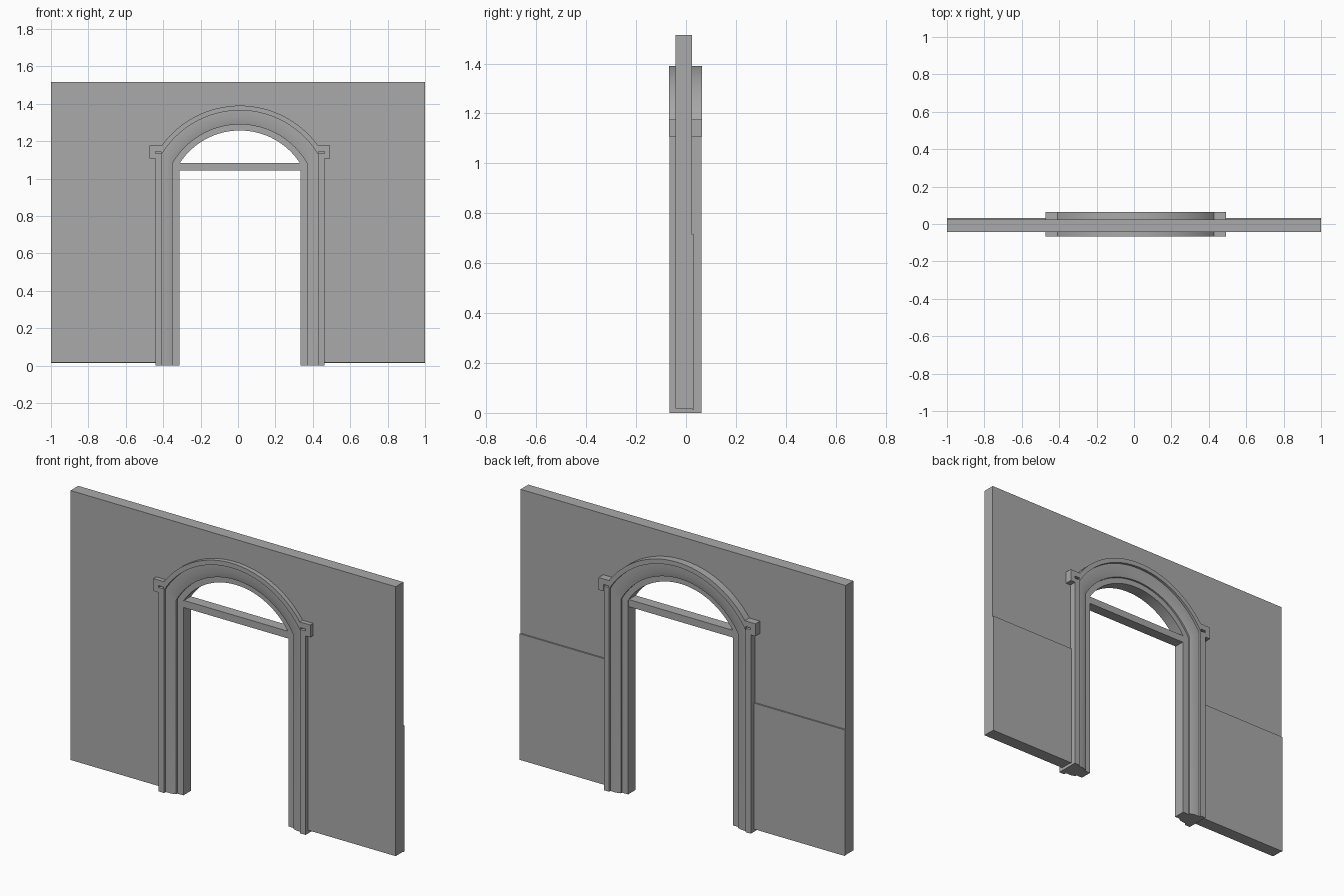
import bpy, bmesh, math

cube = bpy.data.objects.get("Cube")
if cube:
    bpy.data.objects.remove(cube, do_unlink=True)

CX = 0.01        # middle of the doorway
CZ = 0.874       # height of the shared arch centre
SEGMENTS = 32

stone = bpy.data.materials.new("plain grey")
stone.use_nodes = True
grey = (0.4, 0.4, 0.4, 1)
stone.diffuse_color = grey
stone.node_tree.nodes["Principled BSDF"].inputs["Base Color"].default_value = grey


def finish(bm, name):
    bmesh.ops.recalc_face_normals(bm, faces=bm.faces)
    mesh = bpy.data.meshes.new(name)
    bm.to_mesh(mesh)
    bm.free()
    mesh.materials.append(stone)
    obj = bpy.data.objects.new(name, mesh)
    bpy.context.collection.objects.link(obj)
    bpy.ops.object.select_all(action="DESELECT")
    obj.select_set(True)
    bpy.context.view_layer.objects.active = obj
    bpy.ops.object.shade_smooth_by_angle(angle=math.radians(25))
    return obj


def arc(half, radius):
    """Arch points from -half to +half, relative to the doorway middle."""
    a = math.asin(half / radius)
    angles = [-a + 2 * a * i / SEGMENTS for i in range(SEGMENTS + 1)]
    return [(radius * math.sin(t), CZ + radius * math.cos(t)) for t in angles]


def prism(name, outline, y0, y1):
    """Extrude an x-z outline from y0 to y1."""
    bm = bmesh.new()
    face = bm.faces.new([bm.verts.new((x, y0, z)) for x, z in outline])
    new = bmesh.ops.extrude_face_region(bm, geom=[face])["geom"]
    verts = [v for v in new if isinstance(v, bmesh.types.BMVert)]
    bmesh.ops.translate(bm, verts=verts, vec=(0, y1 - y0, 0))
    return finish(bm, name)


def box(name, x0, x1, y0, y1, z0, z1):
    return prism(name, [(x0, z0), (x1, z0), (x1, z1), (x0, z1)], y0, y1)


def shift(points):
    return [(x + CX, z) for x, z in points]


# Wall with an arched doorway
WALL_Z, WALL_TOP = 0.017, 1.515
notch = [(-0.4, WALL_Z)] + arc(0.4, 0.465) + [(0.4, WALL_Z)]
outline = [(-1, WALL_TOP), (-1, WALL_Z)] + shift(notch) + [(1, WALL_Z), (1, WALL_TOP)]
prism("wall", outline, -0.043, 0.025)

# Thicker lower panels on the back of the wall
box("right_back_panel", -1, CX - 0.43, 0.025, 0.033, 0.014, 0.715)
box("left_back_panel", CX + 0.43, 1, 0.025, 0.033, 0.014, 0.715)

# Stepped door frame: half width, arch radius and half depth of each profile corner
front = [(0.421, 0.49, 0.051), (0.388, 0.447, 0.051), (0.36, 0.415, 0.043),
         (0.36, 0.415, 0.033), (0.323, 0.383, 0.033)]
profile = [(h, r, -d) for h, r, d in front] + [(h, r, d) for h, r, d in reversed(front)]
bm = bmesh.new()
rows = []
for half, radius, y in profile:
    path = [(-half, 0)] + arc(half, radius) + [(half, 0)]
    rows.append([bm.verts.new((x, y, z)) for x, z in shift(path)])
for k, row in enumerate(rows):
    after = rows[(k + 1) % len(rows)]
    for i in range(len(row) - 1):
        bm.faces.new((row[i], row[i + 1], after[i + 1], after[i]))
for end in (0, -1):
    bm.faces.new([row[end] for row in rows])
finish(bm, "door_frame")

# Raised strips along the outside of the jambs
for name, side in (("right_outer_strip", -1), ("left_outer_strip", 1)):
    x0, x1 = sorted((CX + side * 0.419, CX + side * 0.452))
    box(name, x0, x1, -0.066, 0.062, 0, 1.134)

# Hood moulding over the arch with an ear at each end
ear_outer = [(0.418, 1.176), (0.4825, 1.176), (0.4825, 1.107),
             (0.452, 1.107), (0.452, 1.145), (0.421, 1.145)]
mirrored = [(-x, z) for x, z in reversed(ear_outer)]
top_arc = arc(0.418, 0.516)[1:-1]
under_arc = list(reversed(arc(0.421, 0.49)))
hood = top_arc + ear_outer + under_arc + mirrored
prism("hood_moulding", shift(hood), -0.068, 0.065)

# Transom bar across the base of the arch
box("transom_bar", CX - 0.325, CX + 0.325, -0.03, 0.03, 1.043, 1.083)
